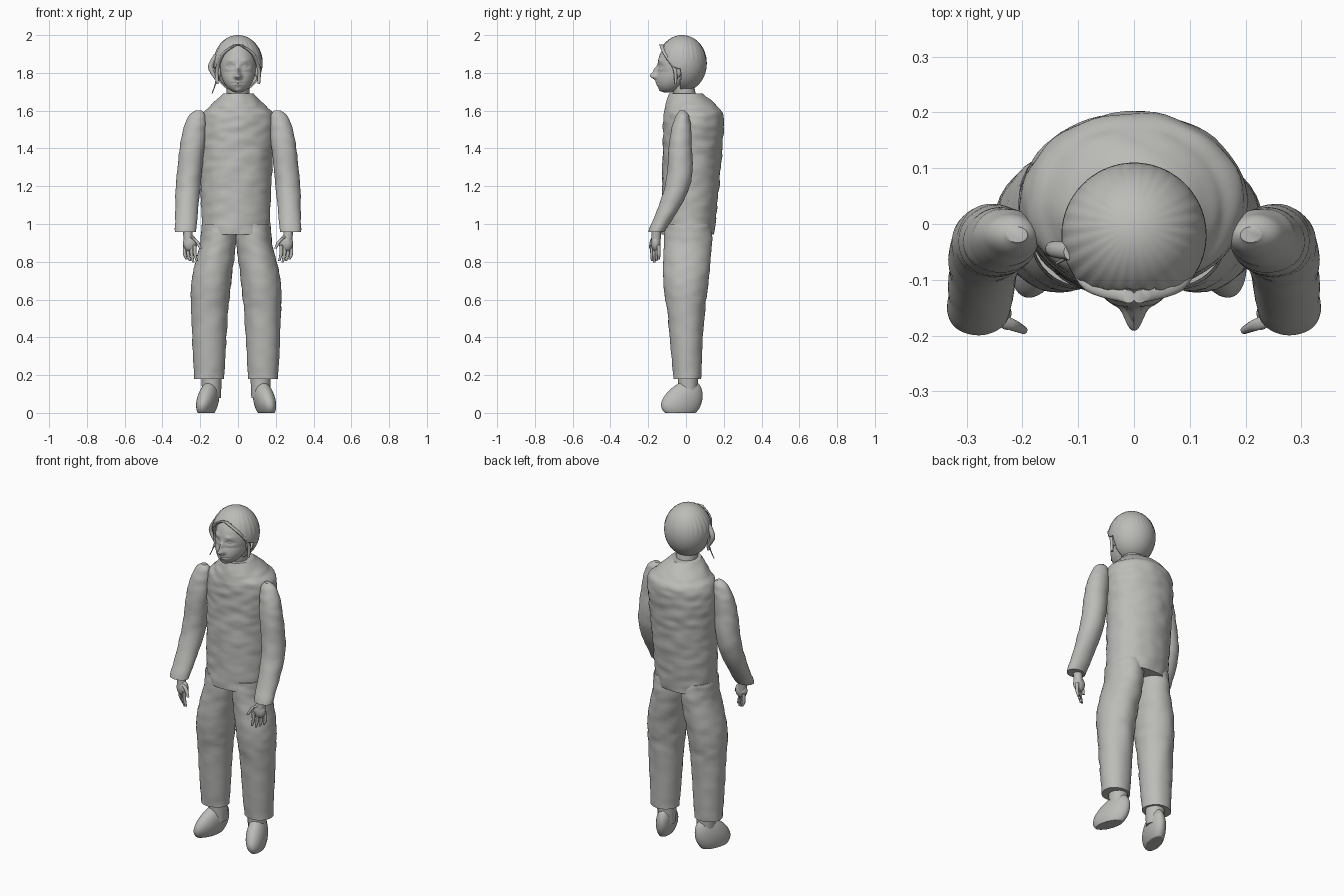
import bpy, bmesh, math
from mathutils import Matrix, Vector, noise

if "Cube" in bpy.data.objects:
    bpy.data.objects.remove(bpy.data.objects["Cube"])

grey = bpy.data.materials.new("warm_grey")
grey.use_nodes = True
colour = (0.5, 0.5, 0.48, 1)
grey.diffuse_color = colour
grey.node_tree.nodes["Principled BSDF"].inputs["Base Color"].default_value = colour


def finish(name, bm, side):
    """Place the mesh on the chosen side, with smooth shading and the shared colour."""
    for vert in bm.verts:
        vert.co.x *= side
    bmesh.ops.recalc_face_normals(bm, faces=bm.faces)
    mesh = bpy.data.meshes.new(name)
    bm.to_mesh(mesh)
    bm.free()
    mesh.materials.append(grey)
    part = bpy.data.objects.new(name, mesh)
    bpy.context.collection.objects.link(part)
    bpy.ops.object.select_all(action="DESELECT")
    part.select_set(True)
    bpy.context.view_layer.objects.active = part
    bpy.ops.object.shade_smooth_by_angle(angle=math.radians(50))
    return part


def smooth_path(rings, steps):
    """Catmull-Rom interpolation through the ring settings."""
    padded = [rings[0], *rings, rings[-1]]
    path = []
    for before, start, end, after in zip(padded, padded[1:], padded[2:], padded[3:]):
        for step in range(steps):
            t = step / steps
            path.append([
                q + t * (r - p + t * (2 * p - 5 * q + 4 * r - s + t * (3 * (q - r) + s - p))) / 2
                for p, q, r, s in zip(before, start, end, after)])
    return path + [rings[-1]]


def loft(name, rings, side=1, sides=40, steps=10, wrinkle=0):
    """Skin of level ellipses: each ring is centre x, y, z and two half widths."""
    bm = bmesh.new()
    rows = []
    for x, y, z, wide, deep in smooth_path(rings, steps):
        row = []
        for i in range(sides):
            angle = math.tau * i / sides
            out = Vector((math.cos(angle), math.sin(angle), 0))
            point = Vector((x + wide * out.x, y + deep * out.y, z))
            point += out * wrinkle * noise.noise(Vector((point.x, point.y, 2 * z)) * 14)
            row.append(bm.verts.new(point))
        rows.append(row)
    for low, high in zip(rows, rows[1:]):
        for i in range(sides):
            bm.faces.new((low[i - 1], low[i], high[i], high[i - 1]))
    bm.faces.new(rows[0])
    bm.faces.new(rows[-1])
    return finish(name, bm, side)


def tube(name, points, radius, side=1, tip=0.6):
    """Round strand or finger, narrowing towards its last point."""
    rings = []
    for i, point in enumerate(points):
        thick = radius * (1 - (1 - tip) * (i / (len(points) - 1)) ** 2)
        rings.append((*point, thick, thick))
    return loft(name, rings, side, sides=12, steps=5)


def ball(name, centre, size, shape, side=1, detail=48, hole=None):
    """Ellipsoid whose points are reshaped by a rule, with an optional opening."""
    bm = bmesh.new()
    bmesh.ops.create_uvsphere(bm, u_segments=detail, v_segments=detail, radius=1,
                              matrix=Matrix.LocRotScale(Vector(centre), None, Vector(size)))
    for vert in bm.verts:
        shape(vert.co)
    if hole:
        cut = [face for face in bm.faces if hole(face.calc_center_median())]
        bmesh.ops.delete(bm, geom=cut, context="FACES")
    return finish(name, bm, side)


# Jumper body, widest across the shoulder blades
loft("jumper_body", [(-.01, .01, .945, .18, .14), (-.01, .03, 1.3, .19, .155),
                     (0, .04, 1.55, .2, .16), (0, .03, 1.62, .15, .14),
                     (0, 0, 1.69, .08, .09)], sides=64, steps=20, wrinkle=.006)

# Face: mirrored bumps and hollows around eye level
EYE_LEVEL = 1.835
FEATURES = {
    "nose_tip": (0, -.05, .015, .02, .035),
    "nose_bridge": (0, -.02, .01, .02, .02),
    "nostril": (.013, -.055, .01, .01, .01),
    "eye_socket": (.04, 0, .02, .01, -.01),
    "eyeball": (.04, 0, .01, .006, .008),
    "brow": (.04, .03, .02, .01, .005),
    "lips": (0, -.09, .02, .01, .008),
    "mouth_line": (0, -.09, .03, .004, -.006),
    "chin": (0, -.13, .02, .01, .008),
}


def sculpt_face(point):
    front = point.y < -.06
    height = point.z - EYE_LEVEL
    point.y += min(0, height + .03) / 2
    if front:
        for x, level, width, tall, push in FEATURES.values():
            across = (abs(point.x) - x) / width
            up = (height - level) / tall
            point.y -= push * math.exp(-across ** 2 - up ** 2)


ball("head", (0, -.04, EYE_LEVEL), (.095, .11, .14), sculpt_face, detail=120)
tube("neck", [(0, 0, 1.64), (0, -.02, 1.75)], .06, tip=1)


# Hair: strands ripple over the crown, the nape stays smooth
def comb(point):
    if point.z > 1.87:
        angle = math.atan2(point.y, point.x)
        point.x *= 1 + math.sin(26 * angle) / 80
        point.y *= 1 + math.sin(31 * angle) / 80


def face_opening(point):
    return point.y < -.03 and point.z < 1.95 - 8 * point.x ** 2


hair = ball("hair", (0, -.02, 1.85), (.13, .13, .15), comb, detail=100, hole=face_opening)
thickness = hair.modifiers.new("thickness", "SOLIDIFY")
thickness.thickness = .008

tube("flyaway_lock", [(-.11, -.05, 1.9), (-.145, -.045, 1.83), (-.11, -.05, 1.76)], .016)
tube("flyaway_wisp", [(-.11, -.05, 1.8), (-.12, -.06, 1.74), (-.138, -.07, 1.69)], .004)


# Shoe: flat sole, low toe pointing outward, inner edge lifted
def shape_foot(point):
    point.z *= 1 + 2 * point.y
    point.x -= point.y / 4
    point.z = max(0, point.z - (point.x - .15) / 3)


def plain(point):
    """Keep the ellipsoid as it is."""


for side, label in ((1, "left"), (-1, "right")):
    ball(label + "_ear", (.1, -.045, 1.81), (.012, .02, .035), plain, side, detail=20)
    tube(label + "_fringe", [(.01, -.13, 1.95), (.08, -.11, 1.9), (.11, -.06, 1.82),
                             (.11, -.055, 1.74)], .012, side)

    # Sleeve from the shoulder point, bent at the elbow, to the cuff
    loft(label + "_sleeve", [(.21, -.02, 1.6, .02, .015), (.22, -.02, 1.56, .05, .04),
                             (.24, -.03, 1.43, .065, .06), (.264, -.045, 1.2, .065, .066),
                             (.278, -.157, .957, .056, .043)], side, wrinkle=.004)

    # Hand: palm, four fingers set along a slanted knuckle line, thumb
    tube(label + "_wrist", [(.27, -.155, .98), (.26, -.16, .9)], .025, side, tip=1)
    ball(label + "_palm", (.255, -.16, .9), (.036, .025, .045), plain, side, detail=20)
    for finger in range(4):
        x = .228 + finger * .018
        y = -.18 + finger * .012
        tip = .797 + abs(finger - 1) * .008
        tube(f"{label}_finger_{finger}", [(x, y, .89), (x, y, .84), (x - .01, y, tip)],
             .01, side)
    tube(label + "_thumb", [(.25, -.17, .93), (.22, -.18, .91), (.198, -.19, .87)], .012, side)

    # Leg: baggy trousers, ankle and shoe, all set a little to the right
    leg = [
        loft(label + "_trouser_leg", [(.09, .01, 1, .09, .12), (.095, .01, .9, .095, .128),
                                      (.13, 0, .7, .105, .12), (.14, 0, .5, .096, .096),
                                      (.143, .007, .18, .08, .073)], side, wrinkle=.005),
        tube(label + "_ankle", [(.13, .01, .22), (.13, .01, .08)], .055, side, tip=.9),
        ball(label + "_shoe", (.145, -.022, .07), (.055, .11, .1), shape_foot, side),
    ]
    for part in leg:
        part.location.x -= .01
